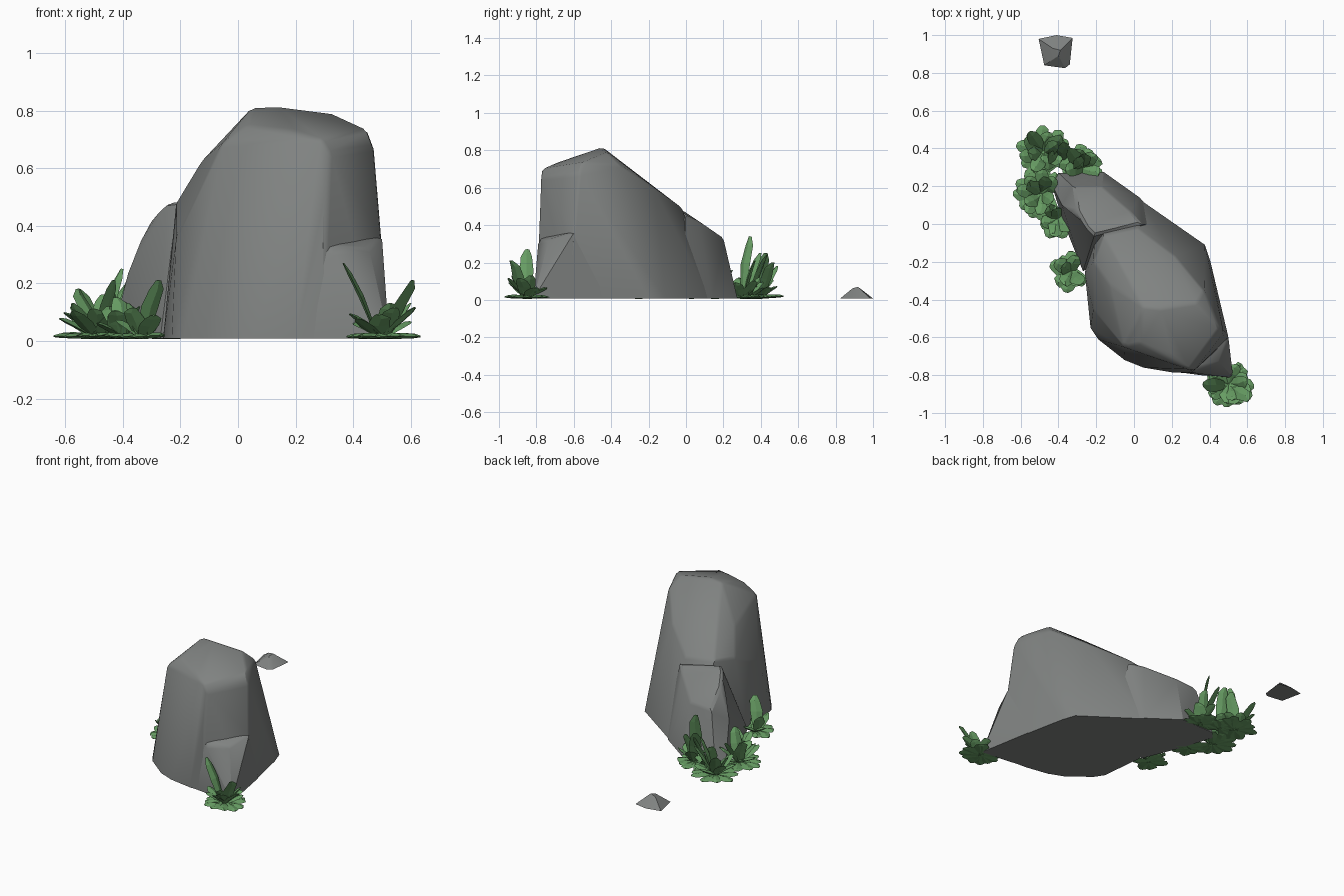
import bpy, bmesh, math, random
from mathutils import Vector

if "Cube" in bpy.data.objects:
    bpy.data.objects.remove(bpy.data.objects["Cube"])

random.seed(4)


def material(name, color):
    m = bpy.data.materials.new(name)
    m.diffuse_color = (*color, 1)
    m.use_nodes = True
    m.node_tree.nodes["Principled BSDF"].inputs["Base Color"].default_value = m.diffuse_color
    return m


STONE = material("grey stone", (0.215, 0.225, 0.22))
LEAF = material("grass green", (0.135, 0.335, 0.125))


def finish(bm, name, mat, smooth=None):
    mesh = bpy.data.meshes.new(name)
    bm.to_mesh(mesh)
    bm.free()
    ob = bpy.data.objects.new(name, mesh)
    bpy.context.collection.objects.link(ob)
    mesh.materials.append(mat)
    if smooth:
        bpy.ops.object.select_all(action='DESELECT')
        ob.select_set(True)
        bpy.context.view_layer.objects.active = ob
        bpy.ops.object.shade_smooth_by_angle(angle=math.radians(smooth))
    return ob


def stone(name, ground, upper, bevel=0.012):
    """Convex boulder from a ground outline and a few upper corners."""
    bm = bmesh.new()
    for p in [(x, y, 0.008) for x, y in ground] + upper:
        bm.verts.new(p)
    bmesh.ops.convex_hull(bm, input=bm.verts)
    bmesh.ops.delete(bm, geom=[v for v in bm.verts if not v.link_faces], context='VERTS')
    if bevel:
        sharp = [e for e in bm.edges if e.calc_face_angle(0) > 0.25
                 and min(v.co.z for v in e.verts) > 0.05]
        bmesh.ops.bevel(bm, geom=sharp, offset=bevel, segments=1, affect='EDGES', clamp_overlap=True)
    bmesh.ops.triangulate(bm, faces=[f for f in bm.faces if len(f.verts) > 4])
    bmesh.ops.recalc_face_normals(bm, faces=bm.faces)
    return finish(bm, name, STONE, 28)


# Large boulder
stone("main_boulder",
    [(-0.23, -0.55), (-0.19, -0.61), (-0.05, -0.72), (0.05, -0.76), (0.2, -0.785), (0.3, -0.79),
     (0.49, -0.62), (0.405, -0.2), (0.375, -0.11), (0.03, 0.13), (-0.2, 0.1), (-0.26, -0.26)],
    [(0.05, -0.44, 0.812), (0.14, -0.45, 0.815), (0.33, -0.42, 0.79),
     (0.03, -0.63, 0.75), (0.2, -0.70, 0.73), (0.29, -0.77, 0.70), (0.32, -0.775, 0.65),
     (0.45, -0.55, 0.735), (0.475, -0.57, 0.67), (0.37, -0.35, 0.72),
     (-0.13, -0.32, 0.62), (-0.215, -0.2, 0.48), (-0.16, -0.06, 0.5), (0.02, -0.02, 0.49),
     (0.22, -0.17, 0.6), (-0.055, -0.65, 0.685), (-0.215, -0.45, 0.36),
     (0.5, -0.6, 0.36), (0.3, -0.785, 0.36)])

# Lower boulder at the back left
stone("back_boulder",
    [(-0.27, -0.25), (-0.37, 0.0), (-0.41, 0.15), (-0.44, 0.22), (-0.40, 0.27), (-0.16, 0.275),
     (0.03, 0.14), (0.15, 0.0)],
    [(-0.21, -0.06, 0.485), (-0.25, -0.02, 0.48), (0.04, 0.0, 0.455), (-0.02, 0.07, 0.42),
     (-0.3, 0.07, 0.42), (-0.17, 0.2, 0.33), (-0.32, 0.2, 0.32), (-0.37, 0.08, 0.29)])

# Foot with a ledge that juts out at the front right corner
stone("front_foot",
    [(0.24, -0.785), (0.35, -0.8), (0.525, -0.815), (0.46, -0.45)],
    [(0.19, -0.765, 0.2), (0.28, -0.77, 0.34), (0.33, -0.79, 0.31), (0.5, -0.6, 0.365),
     (0.46, -0.5, 0.34), (0.455, -0.735, 0.32)])

# Pebble lying behind
stone("pebble",
    [(-0.505, 0.98), (-0.41, 1.0), (-0.325, 0.985), (-0.34, 0.845), (-0.365, 0.825), (-0.475, 0.84)],
    [(-0.43, 0.93, 0.062), (-0.39, 0.92, 0.07), (-0.40, 0.89, 0.062)], 0)


# Grass: chunky angular blades with a rhombic cross-section
def blade(bm, base, tip, width):
    base, tip = Vector(base), Vector(tip)
    axis = tip - base
    side = axis.cross(Vector((0, 0, 1))).normalized()
    up = side.cross(axis).normalized()
    rings = []
    for t, w in ((0, 0.55), (0.55, 1.0), (0.85, 0.8), (1, 0.3)):
        c = base + axis * t - up * (t * t - t) * axis.length * 0.1
        c += side * random.uniform(-0.1, 0.1) * width
        r = width * w / 2
        ring = [c - side * r, c + up * r * 0.3, c + side * r, c - up * r * 0.2]
        rings.append([bm.verts.new((p.x, p.y, max(p.z, 0.006))) for p in ring])
    for a, b in zip(rings, rings[1:]):
        for i in range(4):
            bm.faces.new((a[i], a[(i + 1) % 4], b[(i + 1) % 4], b[i]))
    bm.faces.new(rings[0][::-1])
    bm.faces.new(rings[-1])


def tuft(name, x, y, radius, facing, spread, flat, blades):
    """Flat leaves, a ring of rising leaves and listed tall blade tips."""
    bm = bmesh.new()
    for count, reach, low, high in ((flat, 1.0, 0.014, 0.02), (flat - 2, 0.85, 0.06, 0.12)):
        for i in range(count):
            a = math.radians(facing + spread * (i / (count - 1) - 0.5) + random.uniform(-10, 10))
            r = radius * reach * random.uniform(0.8, 1.0)
            blade(bm, (x, y, 0.009), (x + r * math.cos(a), y + r * math.sin(a),
                                      random.uniform(low, high)), 0.08)
    for tx, ty, tz in blades:
        blade(bm, (x + (tx - x) * 0.1, y + (ty - y) * 0.1, 0.005), (tx, ty, tz), 0.075)
    bmesh.ops.recalc_face_normals(bm, faces=bm.faces)
    finish(bm, name, LEAF)


tuft("grass_back", -0.48, 0.38, 0.15, 110, 270, 8,
     [(-0.55, 0.49, 0.18), (-0.40, 0.42, 0.25), (-0.38, 0.46, 0.2), (-0.56, 0.37, 0.14)])
tuft("grass_back_inner", -0.4, 0.33, 0.12, 90, 200, 6,
     [(-0.36, 0.43, 0.24), (-0.45, 0.37, 0.18)])
tuft("grass_back_right", -0.27, 0.3, 0.125, 80, 210, 6,
     [(-0.31, 0.345, 0.34), (-0.34, 0.4, 0.25), (-0.26, 0.37, 0.21)])
tuft("grass_left", -0.49, 0.16, 0.155, 180, 260, 9,
     [(-0.56, 0.22, 0.18), (-0.57, 0.1, 0.13), (-0.43, 0.12, 0.21), (-0.47, 0.25, 0.16)])
tuft("grass_left_middle", -0.4, 0.03, 0.12, 225, 200, 6,
     [(-0.43, -0.05, 0.1), (-0.42, 0.08, 0.15)])
tuft("grass_left_front", -0.33, -0.25, 0.12, 195, 220, 6,
     [(-0.28, -0.32, 0.21), (-0.38, -0.22, 0.13)])
tuft("grass_front", 0.5, -0.85, 0.145, 285, 280, 10,
     [(0.365, -0.85, 0.27), (0.61, -0.93, 0.21), (0.6, -0.83, 0.13), (0.53, -0.93, 0.13)])
